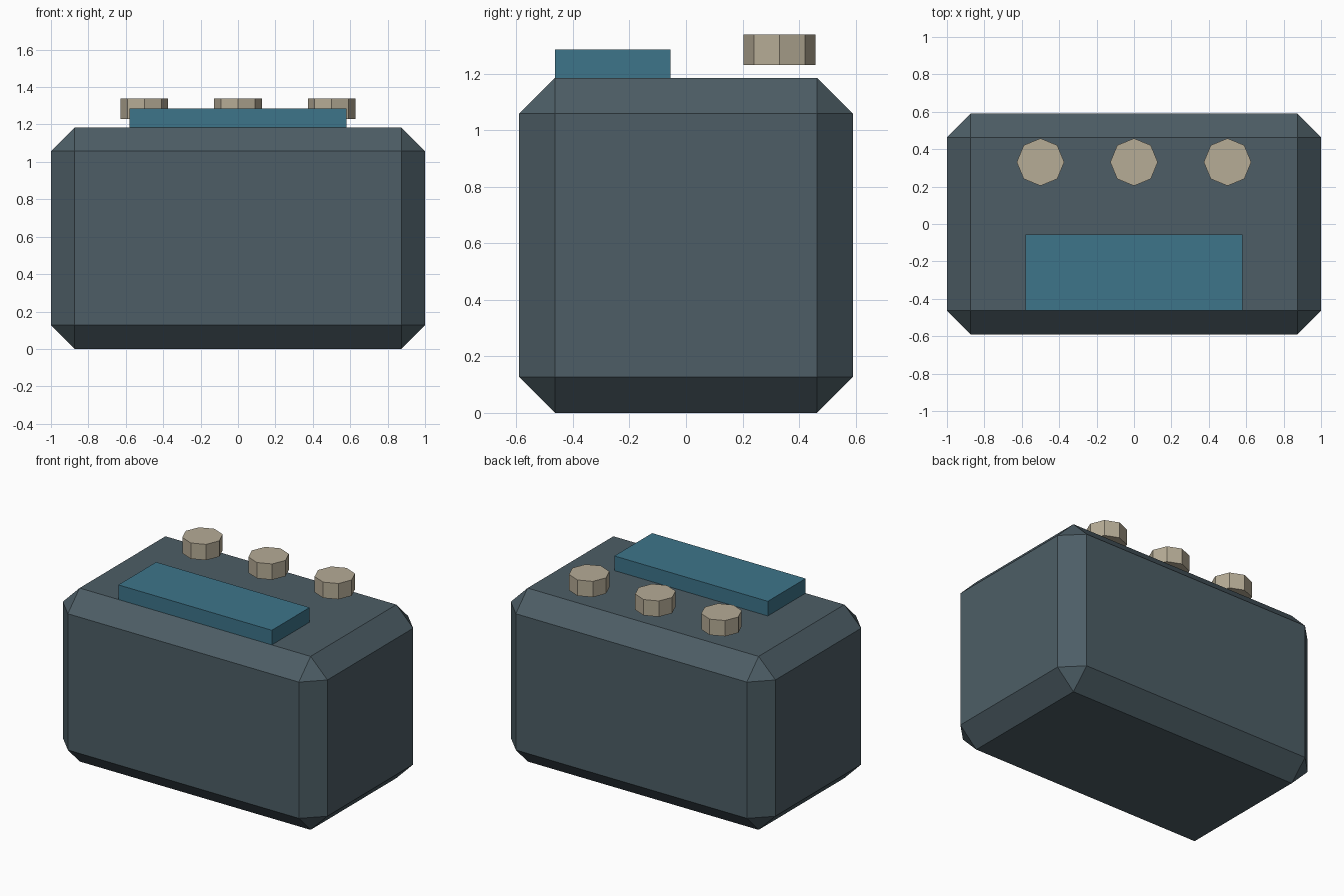
import bpy
import bmesh
from mathutils import Matrix

if "Cube" in bpy.data.objects:
    bpy.data.objects.remove(bpy.data.objects["Cube"])


def material(name, color):
    m = bpy.data.materials.new(name)
    m.diffuse_color = (*color, 1.0)
    m.use_nodes = True
    m.node_tree.nodes["Principled BSDF"].inputs["Base Color"].default_value = m.diffuse_color
    return m


slate = material("slate_grey", (0.074, 0.111, 0.132))
teal = material("teal_blue", (0.047, 0.176, 0.255))
sand = material("warm_beige", (0.468, 0.412, 0.305))


def finish(bm, name, mat):
    mesh = bpy.data.meshes.new(name)
    bm.to_mesh(mesh)
    bm.free()
    mesh.materials.append(mat)
    obj = bpy.data.objects.new(name, mesh)
    bpy.context.collection.objects.link(obj)
    return obj


def box(name, lo, hi, mat, bevel=0.0):
    bm = bmesh.new()
    bmesh.ops.create_cube(bm, size=1.0)
    for v in bm.verts:
        v.co = [(a + b) / 2 + c * (b - a) for a, b, c in zip(lo, hi, v.co)]
    if bevel:
        bmesh.ops.bevel(bm, geom=bm.edges[:], offset=bevel, segments=1,
                        affect='EDGES')
    return finish(bm, name, mat)


def knob(name, x):
    bm = bmesh.new()
    bmesh.ops.create_cone(bm, cap_ends=True, segments=8, radius1=0.127,
                          radius2=0.127, depth=0.108,
                          matrix=Matrix.Translation((x, 0.331, 1.284)))
    return finish(bm, name, sand)


# Chamfered casing
box("body", (-1.0, -0.59, 0.0), (1.0, 0.59, 1.185), slate, bevel=0.127)

# Raised panel on the front half of the top
box("top_panel", (-0.58, -0.463, 1.181), (0.58, -0.055, 1.285), teal)

# Row of eight-sided caps hovering over the rear half
for side, x in (("left", -0.5), ("middle", 0.0), ("right", 0.5)):
    knob(f"{side}_cap", x)
